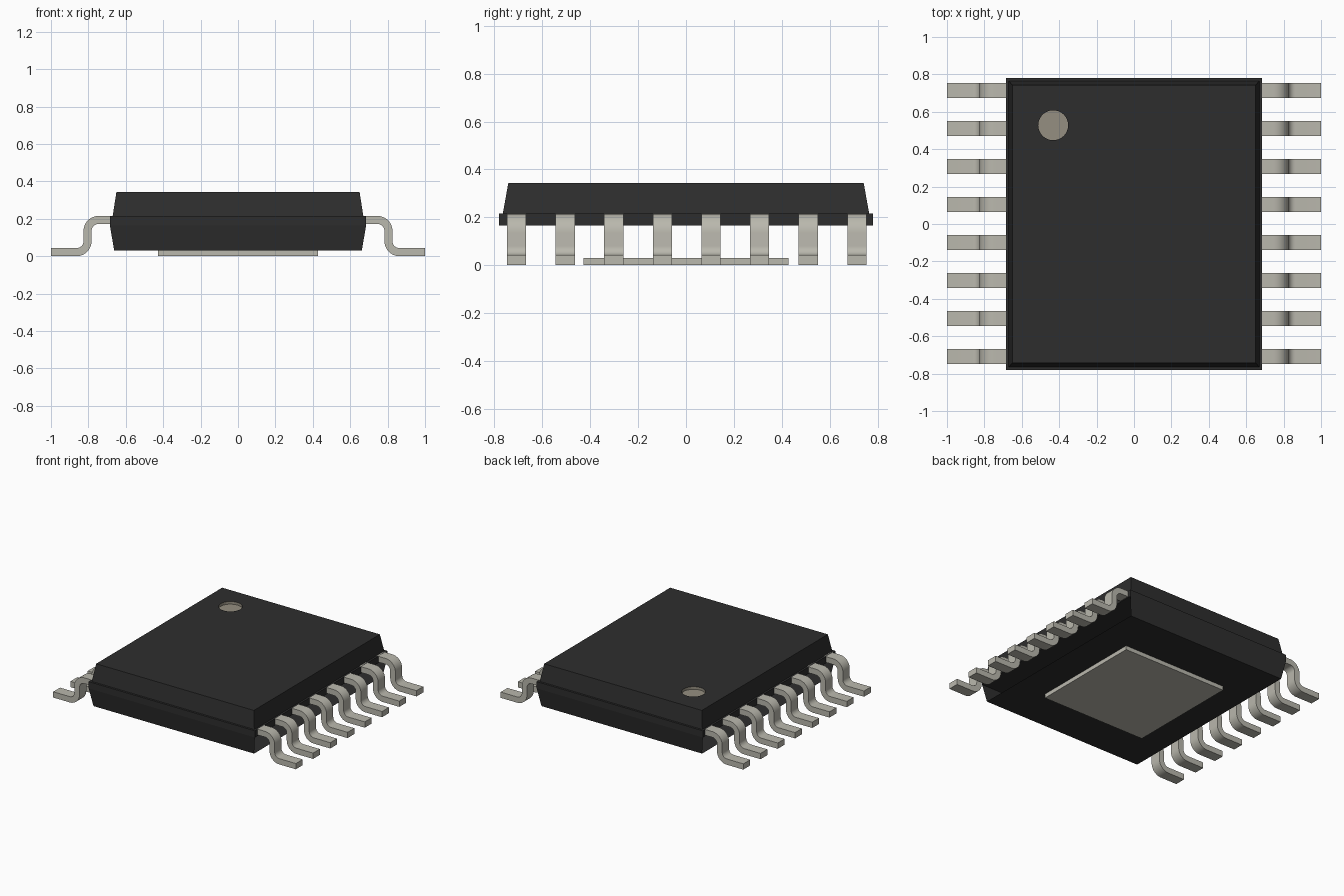
import bpy, bmesh, math

cube = bpy.data.objects.get("Cube")
if cube:
    bpy.data.objects.remove(cube, do_unlink=True)


def material(name, rgb):
    m = bpy.data.materials.new(name)
    m.use_nodes = True
    m.diffuse_color = (*rgb, 1)
    m.node_tree.nodes["Principled BSDF"].inputs["Base Color"].default_value = (*rgb, 1)
    return m


BLACK = material("black resin", (0.027, 0.027, 0.027))
METAL = material("tinned metal", (0.49, 0.48, 0.42))
BEIGE = material("beige marker", (0.30, 0.275, 0.22))


def finish(name, bm, *mats):
    bmesh.ops.recalc_face_normals(bm, faces=bm.faces)
    mesh = bpy.data.meshes.new(name)
    bm.to_mesh(mesh)
    bm.free()
    obj = bpy.data.objects.new(name, mesh)
    bpy.context.collection.objects.link(obj)
    for m in mats:
        mesh.materials.append(m)
    return obj


def stack(rings, open_sides=False, open_top=False):
    """Loft rectangles given as (half x, half y, z), bottom to top."""
    bm = bmesh.new()
    loops = [[bm.verts.new((sx * hx, sy * hy, z))
              for sx, sy in ((-1, -1), (1, -1), (1, 1), (-1, 1))]
             for hx, hy, z in rings]
    bm.faces.new(loops[0])
    if not open_top:
        bm.faces.new(loops[-1])
    for a, b in zip(loops, loops[1:]):
        for i in range(4):
            if open_sides and i % 2:
                continue
            j = (i + 1) % 4
            bm.faces.new((a[i], a[j], b[j], b[i]))
    return bm


# Upper body with its protruding belt
upper = finish("upper_body", stack([
    (0.685, 0.78, 0.165), (0.685, 0.78, 0.215),
    (0.67, 0.765, 0.215), (0.65, 0.742, 0.343)]), BLACK, BEIGE)

# Lower body, open behind the two pin rows
finish("lower_body", stack([(0.662, 0.756, 0.03), (0.685, 0.78, 0.165)],
                           open_sides=True, open_top=True), BLACK)

# Exposed pad underneath
finish("thermal_pad", stack([(0.427, 0.427, 0.0), (0.427, 0.427, 0.03)]), METAL)

# Round orientation dimple cut into the top
DOT_X, DOT_Y, DOT_R = -0.432, 0.528, 0.08
bpy.ops.mesh.primitive_cylinder_add(vertices=32, radius=DOT_R, depth=0.1,
                                    location=(DOT_X, DOT_Y, 0.373))
cutter = bpy.context.object
cutter.name = "dimple_cutter"
cutter.hide_render = True
mod = upper.modifiers.new("dimple", "BOOLEAN")
mod.operation = "DIFFERENCE"
mod.solver = "EXACT"
mod.object = cutter
bpy.context.view_layer.objects.active = upper
bpy.ops.object.modifier_apply(modifier=mod.name)
bpy.data.objects.remove(cutter, do_unlink=True)
for f in upper.data.polygons:
    inside = all(math.hypot(upper.data.vertices[v].co.x - DOT_X,
                            upper.data.vertices[v].co.y - DOT_Y) < DOT_R + 0.005
                 for v in f.vertices)
    f.material_index = 1 if inside else 0


def arc(cx, cz, r, start, end, steps=8):
    return [(cx + r * math.cos(math.radians(start + (end - start) * i / steps)),
             cz + r * math.sin(math.radians(start + (end - start) * i / steps)))
            for i in range(steps + 1)]


# Gull-wing pin profile: matched outer and inner edges
R_BIG, R_SMALL = 0.08, 0.037
top_edge = ([(0.66, 0.215)] + arc(0.746, 0.135, R_BIG, 90, 0)
            + arc(0.863, 0.08, R_SMALL, 180, 270) + [(1.0, 0.043)])
under_edge = ([(0.66, 0.172)] + arc(0.746, 0.135, R_SMALL, 90, 0)
              + arc(0.863, 0.08, R_BIG, 180, 270) + [(1.0, 0.0)])


def pin(name, side, y):
    bm = bmesh.new()
    half = 0.04
    rows = [[bm.verts.new((side * x, y + dy, z)) for (x, z), dy in
             ((t, -half), (t, half), (u, half), (u, -half))]
            for t, u in zip(top_edge, under_edge)]
    for a, b in zip(rows, rows[1:]):
        for i in range(4):
            j = (i + 1) % 4
            bm.faces.new((a[i], a[j], b[j], b[i]))
    bm.faces.new(rows[0])
    bm.faces.new(rows[-1])
    obj = finish(name, bm, METAL)
    bpy.ops.object.select_all(action="DESELECT")
    obj.select_set(True)
    bpy.context.view_layer.objects.active = obj
    bpy.ops.object.shade_smooth_by_angle(angle=math.radians(30))


# Eight pins along each side
for side, label in ((1, "left"), (-1, "right")):
    for i in range(8):
        pin(f"{label}_pin_{i + 1}", side, 0.003 + (i - 3.5) * 0.203)
